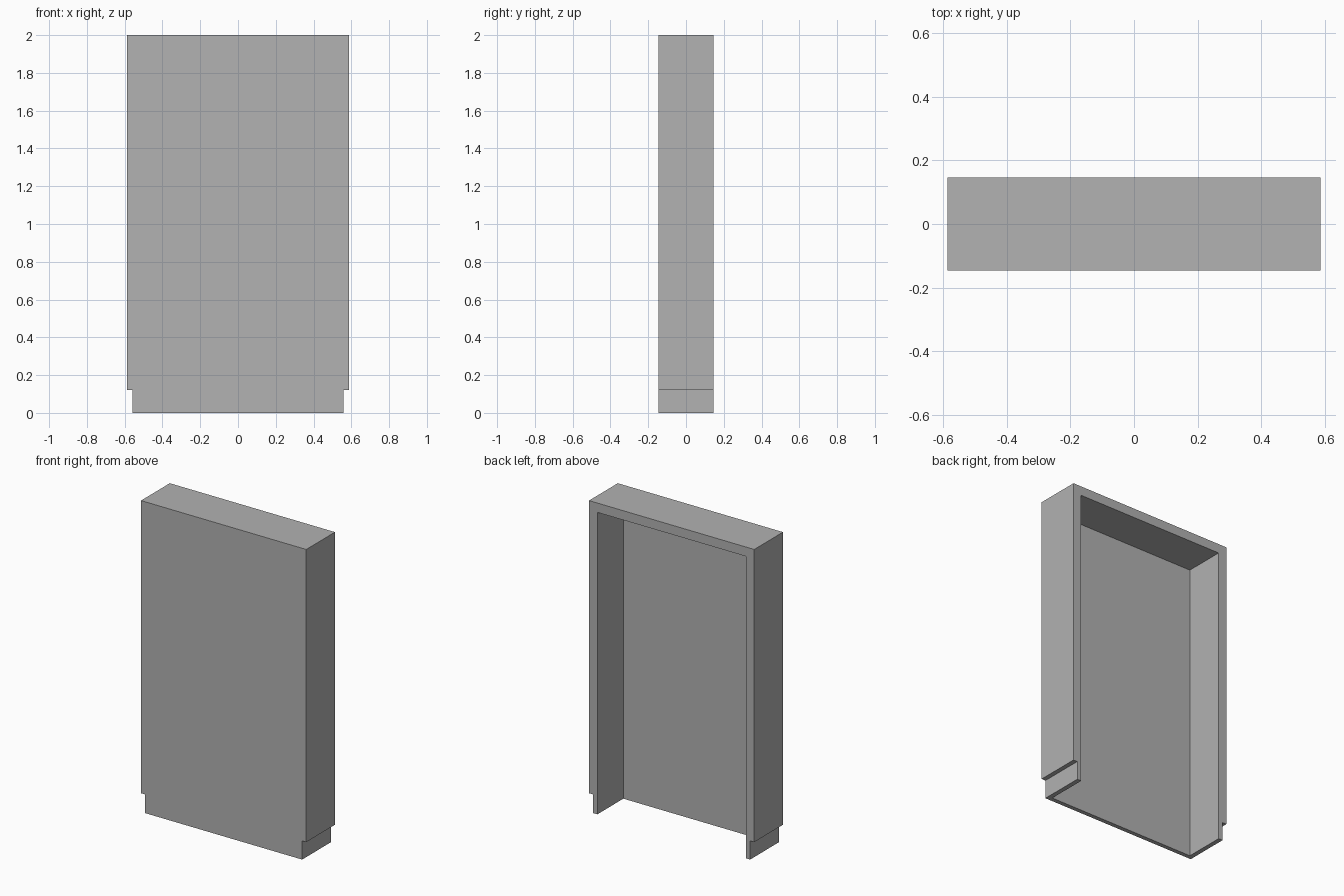
import bpy, bmesh

cube = bpy.data.objects.get("Cube")
if cube:
    bpy.data.objects.remove(cube, do_unlink=True)

# Main dimensions
FRONT, BACK, PANEL = -0.146, 0.146, -0.118
WIDTH, FOOT_WIDTH, INNER_WIDTH = 0.587, 0.558, 0.528
HEIGHT, NOTCH, INNER_HEIGHT = 2.0, 0.12, 1.94


def mirrored(half):
    """Run an x,z outline up the right side and back down the left."""
    return half + [(-x, z) for x, z in reversed(half)]


outer = mirrored([(-FOOT_WIDTH, 0), (-FOOT_WIDTH, NOTCH),
                  (-WIDTH, NOTCH), (-WIDTH, HEIGHT)])
inner = mirrored([(-INNER_WIDTH, 0), (-INNER_WIDTH, INNER_HEIGHT)])

bm = bmesh.new()


def ring(outline, y):
    return [bm.verts.new((x, y, z)) for x, z in outline]


def wall(a, b):
    """Join two open outlines with a strip of quads."""
    for i in range(len(a) - 1):
        bm.faces.new((a[i], a[i + 1], b[i + 1], b[i]))


outer_front, outer_back = ring(outer, FRONT), ring(outer, BACK)
inner_front, inner_back = ring(inner, PANEL), ring(inner, BACK)

# Front sheet, recessed panel and back rim
bm.faces.new(outer_front)
bm.faces.new(inner_front)
bm.faces.new(outer_back + inner_back[::-1])

# Outside and inside walls
wall(outer_front, outer_back)
wall(inner_front, inner_back)

# Underside rim, open towards the back
bm.faces.new((outer_front[0], outer_front[-1], outer_back[-1], inner_back[-1],
              inner_front[-1], inner_front[0], inner_back[0], outer_back[0]))
bmesh.ops.recalc_face_normals(bm, faces=bm.faces)

mesh = bpy.data.meshes.new("open_back_panel")
bm.to_mesh(mesh)
bm.free()
panel = bpy.data.objects.new("open_back_panel", mesh)
bpy.context.collection.objects.link(panel)

# Plain grey finish
grey = bpy.data.materials.new("plain_grey")
grey.use_nodes = True
colour = (0.445, 0.445, 0.445, 1)
grey.diffuse_color = colour
grey.node_tree.nodes["Principled BSDF"].inputs["Base Color"].default_value = colour
mesh.materials.append(grey)
